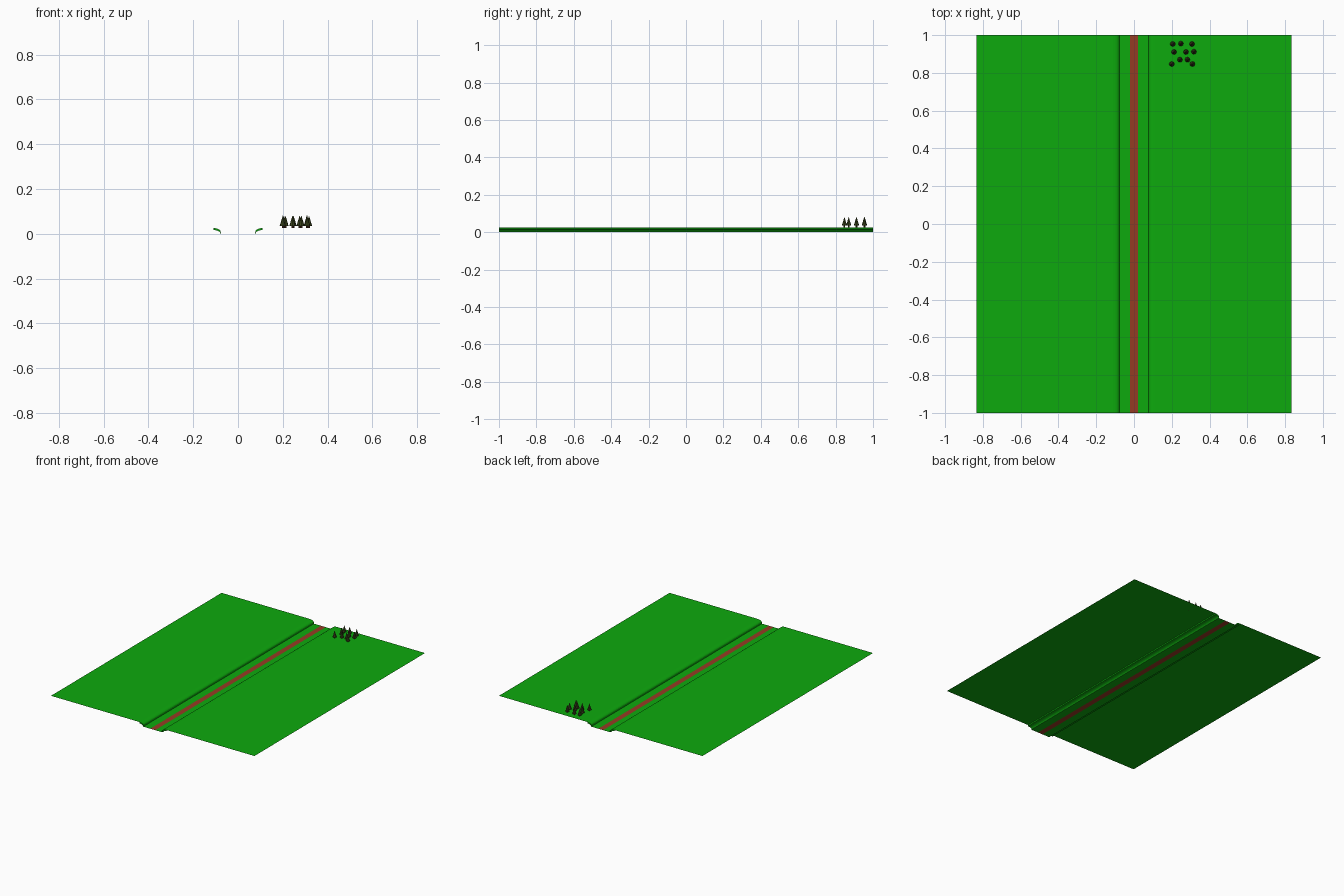
import bpy, bmesh, math

if "Cube" in bpy.data.objects:
    bpy.data.objects.remove(bpy.data.objects["Cube"])


def material(name, rgb):
    m = bpy.data.materials.new(name)
    m.diffuse_color = (*rgb, 1)
    m.use_nodes = True
    m.node_tree.nodes["Principled BSDF"].inputs["Base Color"].default_value = m.diffuse_color
    return m


GRASS = material("grass green", (0.004, 0.40, 0.004))
DIRT = material("red dirt", (0.30, 0.045, 0.017))
LEAF = material("dark olive", (0.045, 0.06, 0.012))
BARK = material("bark brown", (0.09, 0.03, 0.015))


def finish(bm, name, *mats):
    me = bpy.data.meshes.new(name)
    bm.to_mesh(me)
    bm.free()
    for m in mats:
        me.materials.append(m)
    ob = bpy.data.objects.new(name, me)
    bpy.context.collection.objects.link(ob)
    return ob


def strip(name, x0, x1, z, mat):
    bm = bmesh.new()
    bm.faces.new([bm.verts.new(p) for p in
                  ((x0, -1, z), (x1, -1, z), (x1, 1, z), (x0, 1, z))])
    return finish(bm, name, mat)


TOP = 0.026

# Red path along the middle of the sunken floor
strip("path", -0.02, 0.02, 0, DIRT)

for side, s in (("left", -1), ("right", 1)):
    # Raised field and sunken floor
    strip(side + "_field", *sorted((s * 0.11, s * 0.835)), TOP, GRASS)
    strip(side + "_floor", *sorted((s * 0.02, s * 0.08)), 0, GRASS)

    # Curved bank: a thick quarter arc drawn along y
    upper, lower = [], []
    for i in range(7):
        a = i / 6 * math.pi / 2
        x = 0.11 - 0.033 * math.cos(a)
        z = 0.009 + (TOP - 0.009) * math.sin(a)
        upper.append((s * x, z))
        lower.append((s * x, z - 0.009))
    prof = upper + lower[::-1]
    bm = bmesh.new()
    face = bm.faces.new([bm.verts.new((x, -1, z)) for x, z in prof])
    ext = bmesh.ops.extrude_face_region(bm, geom=[face], use_keep_orig=True)
    bmesh.ops.translate(bm, vec=(0, 2, 0), verts=[
        v for v in ext["geom"] if isinstance(v, bmesh.types.BMVert)])
    bmesh.ops.recalc_face_normals(bm, faces=bm.faces)
    finish(bm, side + "_bank", GRASS)

# Small grove of pointed trees
spots = [(0.205, 0.953), (0.248, 0.955), (0.307, 0.953), (0.212, 0.911),
         (0.275, 0.911), (0.317, 0.912), (0.243, 0.87), (0.283, 0.87),
         (0.20, 0.847), (0.309, 0.847)]


def cone(bm, r1, r2, z0, z1, index):
    old = set(bm.faces)
    new = bmesh.ops.create_cone(bm, cap_ends=True, segments=8,
                                radius1=r1, radius2=r2, depth=z1 - z0)
    bmesh.ops.translate(bm, vec=(0, 0, (z0 + z1) / 2), verts=new["verts"])
    for f in set(bm.faces) - old:
        f.material_index = index


for n, (x, y) in enumerate(spots, 1):
    bm = bmesh.new()
    cone(bm, 0.004, 0.004, 0, 0.012, 1)
    cone(bm, 0.014, 0, 0.009, 0.056, 0)
    tree = finish(bm, f"tree_{n}", LEAF, BARK)
    tree.location = (x, y, TOP)
